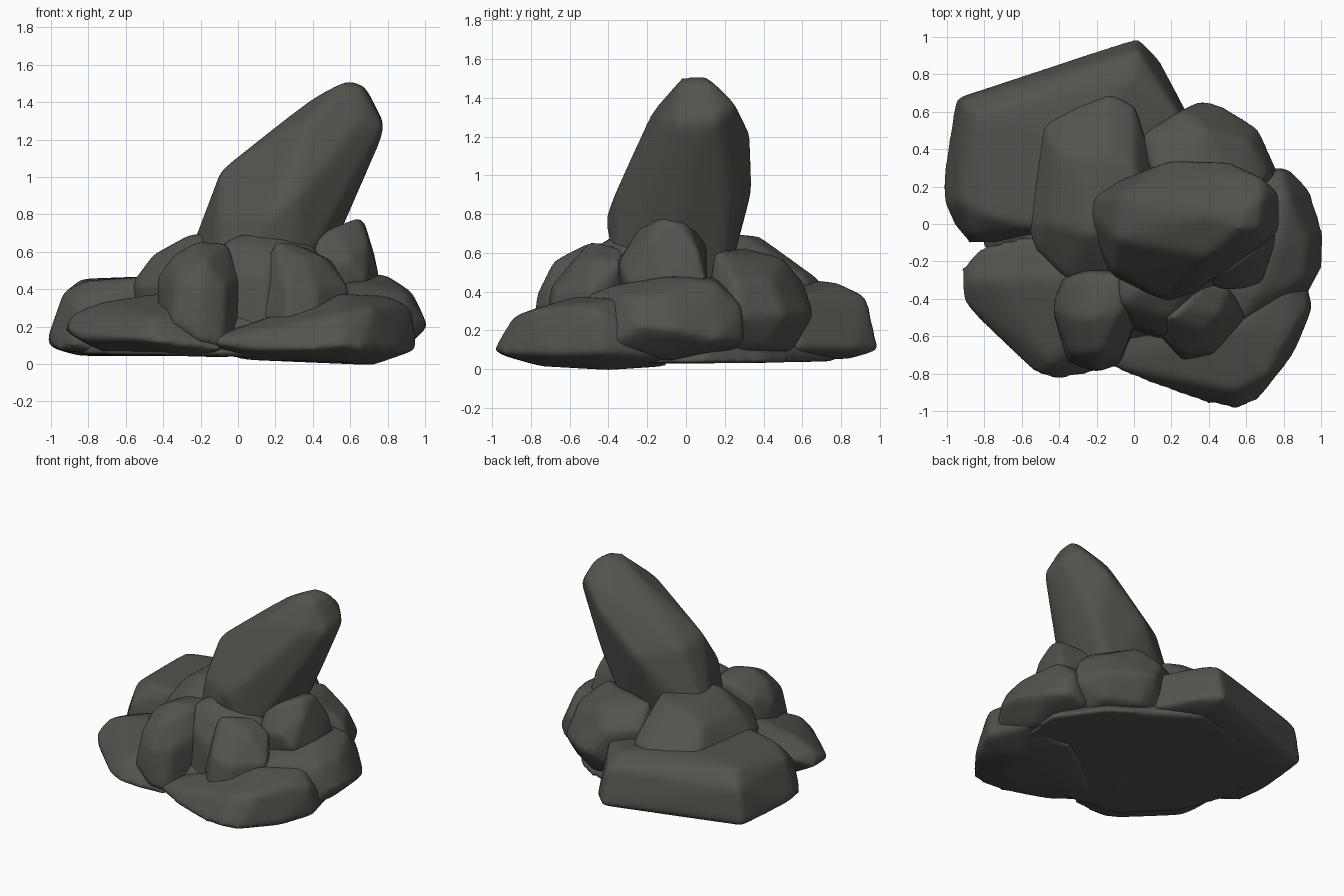
import bpy, bmesh
from mathutils import Vector

stone = bpy.data.materials.new("dark grey stone")
stone.diffuse_color = (0.085, 0.085, 0.075, 1)


def rock(name, points, voxel=0.02, rounding=16, swell=0.006):
    """Convex boulder hulled from a few corners, then remeshed and worn smooth."""
    bm = bmesh.new()
    for p in points:
        bm.verts.new(Vector(p))
    bmesh.ops.convex_hull(bm, input=bm.verts[:])
    loose = [v for v in bm.verts if not v.link_faces]
    bmesh.ops.delete(bm, geom=loose, context='VERTS')
    bmesh.ops.recalc_face_normals(bm, faces=bm.faces[:])
    me = bpy.data.meshes.new(name)
    bm.to_mesh(me)
    bm.free()
    me.materials.append(stone)
    ob = bpy.data.objects.new(name, me)
    bpy.context.collection.objects.link(ob)
    m = ob.modifiers.new("remesh", 'REMESH')
    m.mode = 'VOXEL'
    m.voxel_size = voxel
    m.use_smooth_shade = True
    m = ob.modifiers.new("wear", 'SMOOTH')
    m.factor = 0.5
    m.iterations = rounding
    m = ob.modifiers.new("swell", 'DISPLACE')   # restores size lost to the wear
    m.strength = swell
    m.mid_level = 0
    return ob


# tall leaning stone
rock("leaning_stone", [
    (-0.32, 0.13, 0.42), (-0.12, -0.3, 0.42), (0.3, -0.36, 0.42), (0.42, -0.1, 0.42),
    (0.37, 0.2, 0.42), (-0.1, 0.2, 0.42),
    (-0.22, 0.08, 0.66), (0.18, -0.41, 0.79), (0.32, -0.36, 0.9), (-0.1, -0.25, 0.78),
    (-0.09, -0.08, 1.03), (-0.08, 0.15, 0.99), (0.02, 0.08, 1.11),
    (0.2, 0.34, 0.95), (0.5, 0.33, 1.2), (0.54, 0.24, 0.85), (0.54, -0.1, 0.86),
    (0.4, 0.05, 1.42), (0.4, -0.17, 1.33), (0.46, 0.26, 1.31),
    (0.56, -0.02, 1.5), (0.6, 0.1, 1.51), (0.68, 0.13, 1.48), (0.66, -0.02, 1.48),
    (0.775, -0.04, 1.27), (0.775, 0.16, 1.29), (0.68, 0.25, 1.37), (0.65, -0.13, 1.29),
    (0.75, 0.05, 1.18)])

# broad slabs around the foot
rock("back_left_slab", [
    (-0.95, 0.67, 0.08), (-0.91, 0.66, 0.34), (-0.84, 0.58, 0.45),
    (0.02, 0.99, 0.1), (0.02, 0.93, 0.37), (0.0, 0.78, 0.44),
    (0.13, 0.88, 0.1), (0.29, 0.58, 0.1), (0.24, 0.58, 0.38),
    (-1.02, 0.22, 0.11), (-1.01, 0.12, 0.15), (-0.96, 0.0, 0.08), (-0.88, -0.1, 0.1),
    (-0.6, -0.1, 0.05), (-0.93, 0.12, 0.38), (-0.86, -0.06, 0.3), (-0.8, 0.05, 0.44),
    (-0.5, -0.02, 0.46), (-0.3, 0.5, 0.47), (0.0, 0.0, 0.05), (-0.85, 0.55, 0.05),
    (0.0, 0.85, 0.06)])
rock("front_left_slab", [
    (-0.92, -0.24, 0.18), (-0.92, -0.4, 0.19), (-0.84, -0.5, 0.13), (-0.88, -0.3, 0.27),
    (-0.82, -0.12, 0.25), (-0.57, -0.06, 0.31), (-0.52, -0.81, 0.13), (-0.36, -0.83, 0.11),
    (-0.45, -0.74, 0.25), (-0.1, -0.77, 0.08), (-0.72, -0.3, 0.33), (-0.42, -0.3, 0.375),
    (-0.2, -0.55, 0.33), (0.0, -0.2, 0.3), (0.0, -0.2, 0.04), (-0.7, -0.25, 0.06),
    (-0.3, -0.65, 0.05)])
rock("front_right_slab", [
    (-0.19, -0.74, 0.12), (0.1, -0.85, 0.07), (0.4, -0.96, 0.08), (0.55, -0.99, 0.1),
    (0.66, -0.94, 0.08), (0.85, -0.7, 0.07), (0.95, -0.45, 0.08), (0.92, -0.33, 0.2),
    (0.93, -0.45, 0.29), (0.86, -0.55, 0.33), (0.72, -0.8, 0.3), (0.55, -0.89, 0.27),
    (0.55, -0.55, 0.375), (0.8, -0.35, 0.36), (0.1, -0.6, 0.22), (0.0, -0.3, 0.2),
    (0.72, -0.4, 0.0), (0.55, -0.75, 0.02), (0.0, -0.5, 0.03), (0.5, -0.1, 0.02),
    (0.85, -0.1, 0.06), (0.5, -0.2, 0.2)])
rock("right_slab", [
    (0.74, 0.3, 0.13), (0.83, 0.29, 0.14), (0.79, 0.29, 0.32), (0.94, 0.18, 0.15),
    (1.01, -0.05, 0.2), (1.0, -0.24, 0.22), (0.9, -0.42, 0.12), (0.93, -0.1, 0.38),
    (0.9, -0.3, 0.37), (0.82, 0.15, 0.45), (0.78, -0.1, 0.475), (0.65, -0.38, 0.43),
    (0.52, -0.56, 0.36), (0.5, 0.15, 0.475), (0.4, -0.3, 0.4), (0.4, 0.2, 0.06),
    (0.85, -0.1, 0.05), (0.5, -0.4, 0.05)])
rock("back_right_rock", [
    (0.05, 0.48, 0.48), (0.26, 0.61, 0.44), (0.36, 0.66, 0.29), (0.47, 0.63, 0.28),
    (0.66, 0.51, 0.28), (0.77, 0.27, 0.27), (0.72, 0.25, 0.45), (0.62, 0.44, 0.46),
    (0.38, 0.5, 0.57), (0.3, 0.3, 0.62), (0.55, 0.15, 0.61), (0.1, 0.3, 0.6),
    (0.0, 0.1, 0.1), (0.65, 0.1, 0.08), (0.62, 0.42, 0.11), (0.4, 0.55, 0.1),
    (0.15, 0.5, 0.1)])

# middle tier of rocks
rock("middle_left_rock", [
    (-0.49, 0.56, 0.43), (-0.3, 0.64, 0.44), (-0.13, 0.7, 0.45), (0.0, 0.63, 0.46),
    (0.1, 0.33, 0.48), (-0.42, 0.4, 0.59), (-0.12, 0.38, 0.68), (0.0, 0.3, 0.69),
    (-0.3, 0.35, 0.65), (-0.57, 0.0, 0.42), (-0.52, -0.14, 0.42), (-0.36, -0.3, 0.45),
    (-0.1, -0.3, 0.5), (-0.45, 0.0, 0.58), (-0.25, -0.05, 0.69), (0.1, 0.0, 0.69),
    (-0.48, 0.5, 0.25), (0.0, 0.6, 0.25), (-0.5, -0.1, 0.2), (0.1, -0.2, 0.2)])
rock("front_left_rock", [
    (-0.43, -0.45, 0.46), (-0.42, -0.5, 0.2), (-0.36, -0.3, 0.53), (-0.25, -0.26, 0.6),
    (-0.07, -0.27, 0.63), (-0.06, -0.45, 0.64), (-0.22, -0.5, 0.65), (-0.34, -0.5, 0.58),
    (0.01, -0.5, 0.46), (0.01, -0.52, 0.08), (-0.07, -0.7, 0.4), (-0.08, -0.75, 0.09),
    (-0.2, -0.77, 0.38), (-0.2, -0.79, 0.12), (-0.35, -0.74, 0.22), (-0.33, -0.69, 0.46),
    (-0.18, -0.68, 0.56), (-0.05, -0.2, 0.1), (-0.38, -0.25, 0.1)], 0.018)
rock("front_centre_rock", [
    (-0.08, -0.42, 0.64), (0.02, -0.36, 0.69), (0.25, -0.36, 0.68), (0.4, -0.3, 0.63),
    (-0.02, -0.52, 0.5), (0.14, -0.59, 0.46), (0.2, -0.5, 0.6), (0.45, -0.4, 0.48),
    (0.16, -0.62, 0.15), (-0.04, -0.55, 0.15), (0.5, -0.4, 0.15), (0.45, 0.0, 0.62),
    (-0.1, 0.0, 0.62), (0.5, 0.0, 0.15), (-0.1, 0.0, 0.15)], 0.018)
rock("front_small_rock", [
    (0.16, -0.5, 0.56), (0.2, -0.5, 0.65), (0.26, -0.46, 0.65), (0.36, -0.33, 0.62),
    (0.5, -0.34, 0.55), (0.59, -0.5, 0.4), (0.45, -0.48, 0.57), (0.36, -0.56, 0.56),
    (0.26, -0.69, 0.43), (0.42, -0.68, 0.39), (0.11, -0.56, 0.26), (0.26, -0.73, 0.2),
    (0.42, -0.7, 0.2), (0.6, -0.48, 0.2), (0.4, -0.3, 0.2), (0.16, -0.4, 0.2)], 0.014, 10, 0.005)
rock("right_upper_rock", [
    (0.41, -0.26, 0.67), (0.52, -0.23, 0.73), (0.64, -0.14, 0.775), (0.64, 0.0, 0.75),
    (0.67, -0.06, 0.765), (0.69, -0.2, 0.66), (0.72, 0.06, 0.6), (0.75, -0.1, 0.46),
    (0.74, 0.1, 0.45), (0.6, -0.34, 0.55), (0.44, -0.35, 0.55), (0.68, -0.31, 0.45),
    (0.42, 0.1, 0.67), (0.4, 0.1, 0.35), (0.4, -0.33, 0.35), (0.7, -0.2, 0.35),
    (0.73, 0.1, 0.35)], 0.016, 10)

# filling that closes the underside
core = [(-0.86, 0.02), (-0.72, -0.35), (-0.4, -0.68), (0.1, -0.74), (0.55, -0.78), (0.78, -0.5),
        (0.84, 0.1), (0.6, 0.42), (0.2, 0.52), (0.0, 0.8), (-0.82, 0.55)]
rock("underside_core", [(x, y, 0.045 - 0.012 * x) for x, y in core]
     + [(x * 0.7, y * 0.7, 0.3) for x, y in core])
